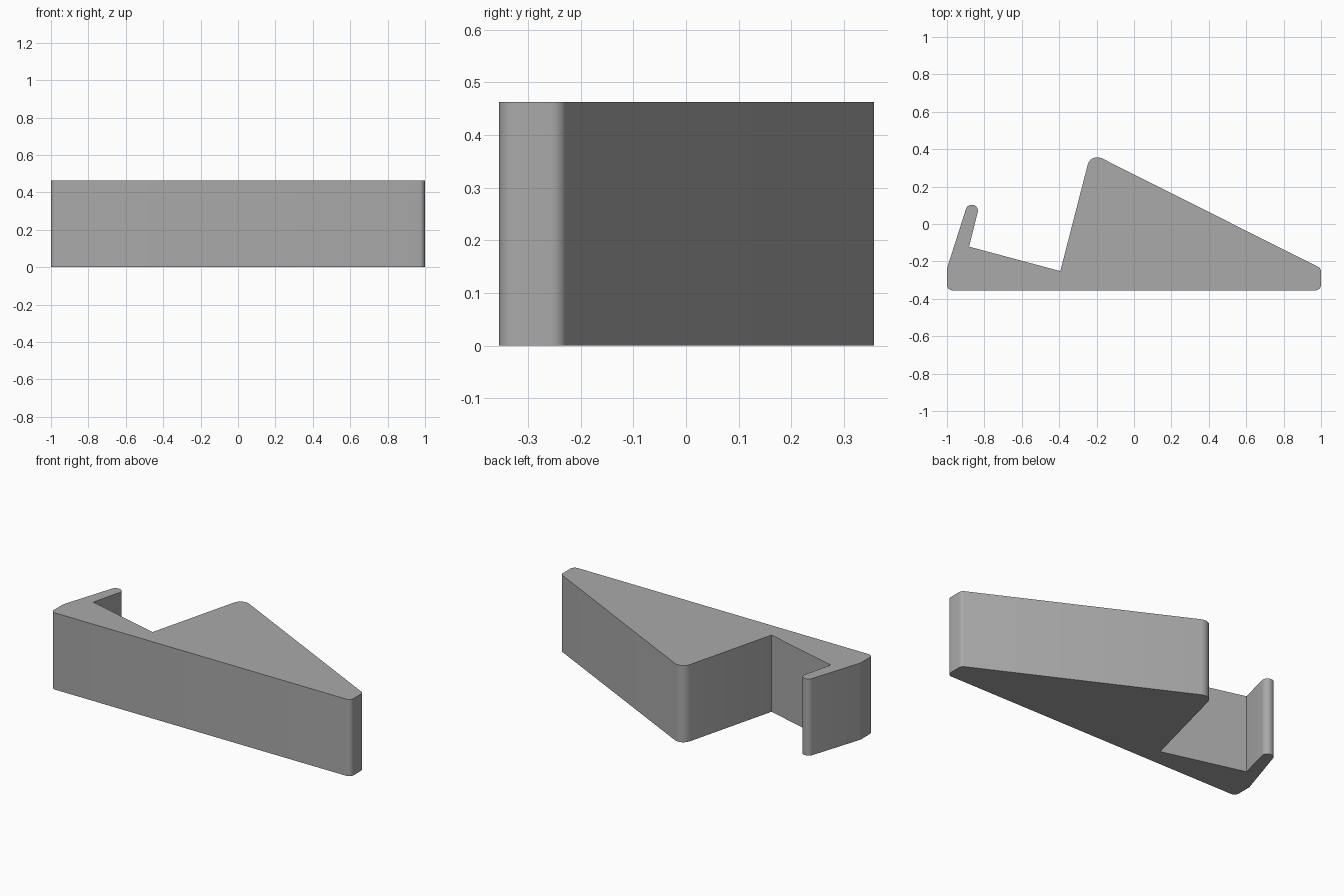
import bpy, bmesh, math
from mathutils import Vector

if "Cube" in bpy.data.objects:
    bpy.data.objects.remove(bpy.data.objects["Cube"])

HEIGHT = 0.463

# Outline seen from above, counter-clockwise: x, y, corner radius
CORNERS = [
    (-1.0, -0.355, 0.03),
    (1.0, -0.355, 0.03),
    (1.0, -0.237, 0.03),
    (-0.231, 0.381, 0.053),     # peak of the wedge
    (-0.394, -0.252, 0),        # bottom of the slot
    (-0.882, -0.121, 0),
    (-0.822, 0.116, 0.032),     # lip tip
    (-0.893, 0.097, 0.03),
    (-1.0, -0.237, 0.03),
]


def rounded(corners, steps=6):
    """Replace each corner by a tangent arc."""
    out = []
    n = len(corners)
    for i, (x, y, r) in enumerate(corners):
        p = Vector((x, y))
        if r == 0:
            out.append(p)
            continue
        a = (Vector(corners[i - 1][:2]) - p).normalized()
        b = (Vector(corners[(i + 1) % n][:2]) - p).normalized()
        half = a.angle(b) / 2
        c = p + (a + b).normalized() * (r / math.sin(half))
        t = r / math.tan(half)
        start, end = p + a * t - c, p + b * t - c
        sweep = start.angle_signed(end)
        a0 = math.atan2(start.y, start.x)
        turn = math.atan2(start.x * end.y - start.y * end.x, start.dot(end))
        for k in range(steps + 1):
            w = a0 + turn * k / steps
            out.append(c + Vector((math.cos(w), math.sin(w))) * r)
    return out


# Wedge-shaped stand: extruded outline
bm = bmesh.new()
base = bm.faces.new([bm.verts.new((p.x, p.y, 0)) for p in rounded(CORNERS)])
ext = bmesh.ops.extrude_face_region(bm, geom=[base], use_keep_orig=True)
top = [v for v in ext["geom"] if isinstance(v, bmesh.types.BMVert)]
bmesh.ops.translate(bm, verts=top, vec=(0, 0, HEIGHT))
bmesh.ops.recalc_face_normals(bm, faces=bm.faces)
mesh = bpy.data.meshes.new("wedge_stand")
bm.to_mesh(mesh)
bm.free()

stand = bpy.data.objects.new("wedge_stand", mesh)
bpy.context.collection.objects.link(stand)
grey = bpy.data.materials.new("plain grey")
grey.diffuse_color = (0.4, 0.4, 0.4, 1)
grey.use_nodes = True
grey.node_tree.nodes["Principled BSDF"].inputs["Base Color"].default_value = grey.diffuse_color
mesh.materials.append(grey)

bpy.context.view_layer.objects.active = stand
stand.select_set(True)
bpy.ops.object.shade_smooth_by_angle(angle=math.radians(30))
